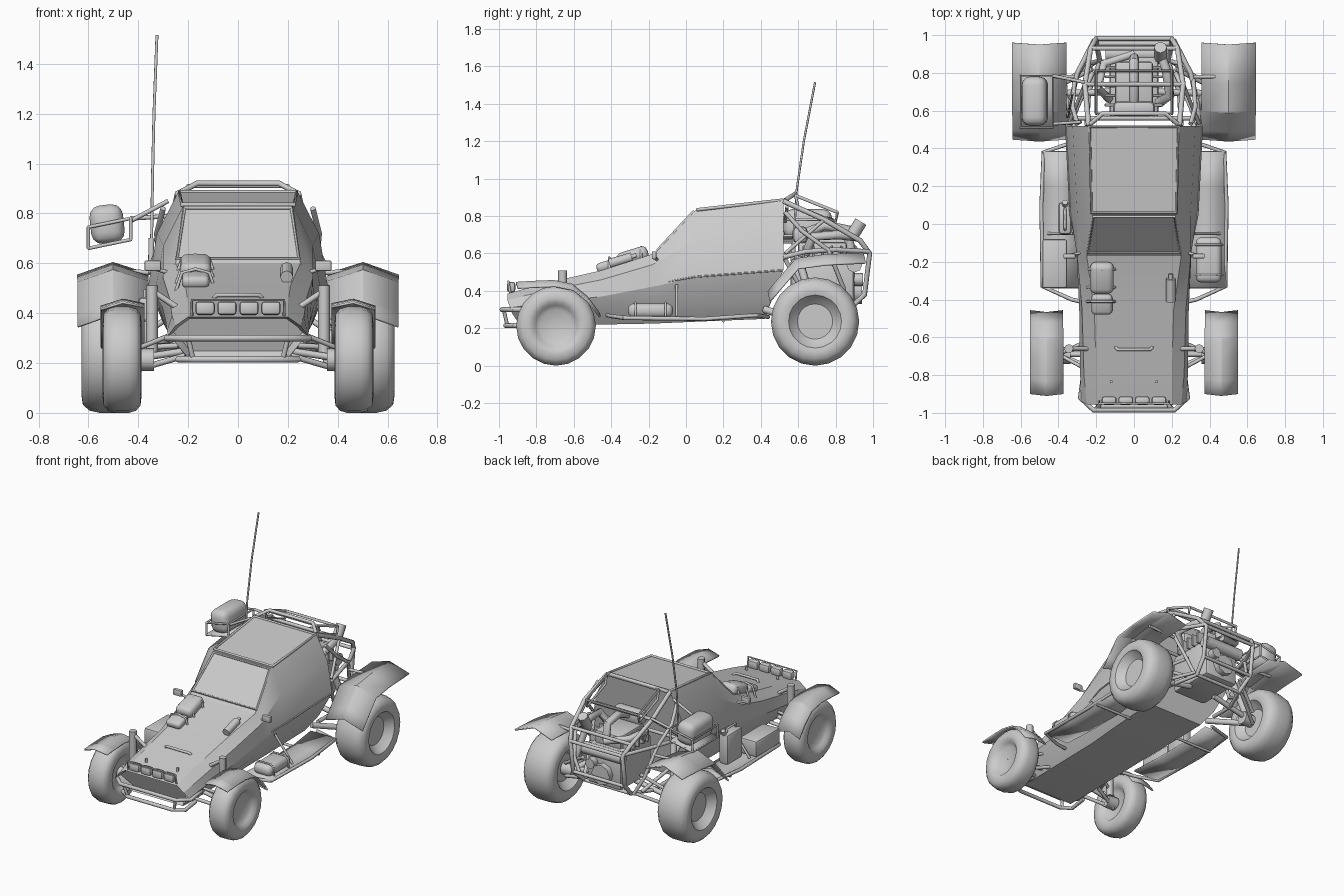
import bpy, bmesh
from math import radians, cos, sin, pi
from mathutils import Vector, Euler


def finish(ob, angle=35):
    bpy.ops.object.select_all(action='DESELECT')
    ob.select_set(True)
    bpy.context.view_layer.objects.active = ob
    if ob.type == 'CURVE':
        bpy.ops.object.convert(target='MESH')
    bpy.ops.object.shade_smooth_by_angle(angle=radians(angle))
    return ob


def add(name, bm, angle=35):
    bmesh.ops.recalc_face_normals(bm, faces=bm.faces)
    me = bpy.data.meshes.new(name)
    bm.to_mesh(me)
    bm.free()
    ob = bpy.data.objects.new(name, me)
    bpy.context.collection.objects.link(ob)
    return finish(ob, angle)


def grid(name, rows, closed=False, caps=False, angle=35, thick=0):
    bm = bmesh.new()
    vs = [[bm.verts.new(p) for p in r] for r in rows]
    n = len(rows[0])
    for a, b in zip(vs, vs[1:]):
        for i in range(n if closed else n - 1):
            j = (i + 1) % n
            bm.faces.new((a[i], a[j], b[j], b[i]))
    ends = [bm.faces.new(vs[0]), bm.faces.new(vs[-1])] if caps else []
    ob = None
    if ends:
        bmesh.ops.recalc_face_normals(bm, faces=bm.faces)
        bmesh.ops.inset_region(bm, faces=ends[:1], thickness=0.02, depth=-0.03)
    ob = add(name, bm, angle)
    if thick:
        m = ob.modifiers.new("thickness", 'SOLIDIFY')
        m.thickness, m.offset = thick, 0
    return ob


def tube(name, pts, r=0.012, mirror=False, cyclic=False):
    for s in ((1, -1) if mirror else (1,)):
        cu = bpy.data.curves.new(name, 'CURVE')
        cu.dimensions, cu.bevel_depth, cu.bevel_resolution = '3D', r, 2
        cu.use_fill_caps = True
        sp = cu.splines.new('POLY')
        sp.points.add(len(pts) - 1)
        for q, p in zip(sp.points, pts):
            q.co = (p[0] * s, p[1], p[2], 1)
        sp.use_cyclic_u = cyclic
        ob = bpy.data.objects.new(name, cu)
        bpy.context.collection.objects.link(ob)
        finish(ob, 50)


def box(name, c, size, rot=(0, 0, 0), bevel=0.01, seg=2):
    bm = bmesh.new()
    bmesh.ops.create_cube(bm, size=1)
    bmesh.ops.scale(bm, vec=size, verts=bm.verts)
    bmesh.ops.bevel(bm, geom=bm.edges[:], offset=bevel, segments=seg, affect='EDGES', profile=0.5)
    ob = add(name, bm)
    ob.location, ob.rotation_euler = c, rot
    return ob


def lathe(name, c, prof, seg=20):
    # profile of (radius, x offset), turned about the x axis
    rows = [[(c[0] + x, c[1] + r * cos(2 * pi * i / seg), c[2] + r * sin(2 * pi * i / seg))
             for i in range(seg)] for r, x in prof]
    return grid(name, rows, closed=True, angle=40)


# body shell: half sections from nose to rear bulkhead (bottom, sill, belt, shoulder, roof edge)
sections = [
    [(.20, -.89, .22), (.25, -.93, .28), (.28, -.94, .31), (.25, -.955, .35), (.20, -.955, .385)],
    [(.20, -.80, .215), (.25, -.80, .28), (.285, -.80, .33), (.265, -.80, .39), (.20, -.80, .43)],
    [(.20, -.45, .22), (.26, -.45, .30), (.29, -.45, .37), (.275, -.45, .46), (.21, -.45, .51)],
    [(.20, -.18, .225), (.27, -.18, .32), (.305, -.14, .43), (.30, -.18, .54), (.25, -.17, .60)],
    [(.21, .05, .235), (.29, .05, .34), (.335, .05, .475), (.30, .05, .67), (.22, .05, .83)],
    [(.22, .42, .25), (.30, .46, .36), (.36, .52, .51), (.325, .52, .72), (.24, .52, .885)],
]
rows = [h + [(-x, y, z) for x, y, z in reversed(h)] for h in sections]
grid("body_shell", rows, closed=True, caps=True, angle=22)

# windscreen frame, roof frame and cab pillars
tube("windscreen_frame", [(.245, -.15, .618), (.215, .04, .822), (-.215, .04, .822), (-.245, -.15, .618)], .009, cyclic=True)
tube("roof_frame", [(.225, .06, .834), (.235, .515, .885), (-.235, .515, .885), (-.225, .06, .834)], .009, cyclic=True)
tube("belt_trim", [(.25, -.17, .595), (.308, -.09, .45), (.337, .05, .475), (.36, .515, .51)], .005, True)

# wheels
for s in (1, -1):
    for nm, x, y, R, h in (("front_wheel", .465, -.695, .213, .078), ("rear_wheel", .515, .69, .236, .113)):
        half = [(0.001, .5 * h), (.40 * R, .5 * h), (.52 * R, .72 * h), (.60 * R, .95 * h), (.70 * R, h),
                (.86 * R, .95 * h), (.96 * R, .72 * h), (R, .35 * h)]
        lathe(nm, (s * x, y, R), half + [(r, -d) for r, d in reversed(half)])
        lathe(nm + "_hub", (s * (x - h), y, R), [(.001, -.03), (.045, -.03), (.045, .05), (.001, .05)], 12)

# fenders: side path swept over a ridged width
def fender(name, path, x0, x1, ridge, droop):
    for s in (1, -1):
        rows = [[(s * x0, y, z), (s * (x0 + x1) / 2, y - .01, z + ridge), (s * x1, y, z - droop)] for y, z in path]
        grid(name, rows, thick=.01, angle=25)

fender("front_fender", [(-.90, .425), (-.82, .43), (-.70, .435), (-.60, .415), (-.52, .35), (-.46, .27)], .375, .55, .018, .01)
fender("rear_fender", [(.45, .35), (.50, .41), (.60, .525), (.75, .545), (.96, .555)], .36, .643, .045, .005)

# nose bumper
for z, w, yf in ((.30, .285, -.985), (.215, .24, -.965)):
    tube("bumper", [(w - .02, -.78, z), (w, -.92, z), (w - .07, yf, z), (.07 - w, yf, z), (-w, -.92, z), (.02 - w, -.78, z)], .013)
tube("bumper_brace", [(.20, -.975, .30), (.18, -.955, .215)], .01, True)

# headlamp row, guard bar and hood fittings
for i in range(4):
    box("headlamp", ((i - 1.5) * .088, -.935, .42), (.078, .045, .055), bevel=.014)
tube("lamp_guard", [(-.185, -.94, .39), (-.185, -.95, .452), (.185, -.95, .452), (.185, -.94, .39)], .006)
tube("hood_handle", [(-.10, -.65, .455), (-.085, -.665, .473), (.085, -.665, .473), (.10, -.65, .455)], .009)
tube("hood_pin", [(.12, -.835, .40), (.12, -.835, .445)], .008, True)
hood = (radians(17), 0, 0)
box("hood_bag", (-.17, -.285, .585), (.125, .17, .075), hood, .03, 3)
box("hood_bedroll", (-.17, -.425, .535), (.11, .11, .05), hood, .02, 3)
for y in (-.24, -.335, -.41):
    z = .633 + (y + .24) * .33
    tube("hood_strap", [(-.25, y, z - .09), (-.225, y, z - .015), (-.17, y, z), (-.115, y, z - .015), (-.09, y, z - .09)], .007)
tube("extinguisher", [(.195, -.41, .545), (.195, -.29, .58)], .026)
tube("extinguisher_neck", [(.195, -.30, .58), (.195, -.265, .59)], .012)

# mirrors
for s in (1, -1):
    box("mirror", (s * .342, -.17, .59), (.065, .025, .042), bevel=.006)
tube("mirror_arm", [(.27, -.15, .56), (.34, -.165, .58)], .008, True)

# front suspension
for y in (-.77, -.62):
    tube("front_arm_lower", [(.21, y, .23), (.40, -.69, .175)], .012, True)
    tube("front_arm_upper", [(.25, y, .32), (.40, -.69, .26)], .010, True)
tube("front_axle", [(.20, -.69, .25), (.44, -.69, .213)], .014, True)
tube("front_shock", [(.345, -.66, .23), (.345, -.66, .51)], .024, True)
tube("front_shock_rod", [(.36, -.68, .19), (.345, -.66, .25)], .014, True)
tube("shock_mount", [(.24, -.66, .42), (.345, -.66, .49)], .012, True)

# running boards with tube rims and struts
for s in (1, -1):
    rows = [[(s * .29, y, z), (s * .488, y, z)] for y, z in ((-.34, .262), (-.1, .25), (.2, .25), (.385, .275))]
    grid("running_board", rows, thick=.012)
tube("board_rail", [(.24, -.42, .27), (.33, -.40, .265), (.485, -.33, .255), (.49, .1, .25), (.48, .38, .27), (.30, .44, .26)], .011, True)
tube("board_strut", [(.32, -.05, .43), (.455, -.05, .26)], .008, True)
tube("board_cross", [(.2, .2, .24), (.485, .2, .24)], .009, True)

# luggage on the boards
box("right_bag", (.395, -.19, .295), (.135, .24, .075), bevel=.03, seg=3)
for y in (-.27, -.11):
    tube("bag_strap", [(.465, y, .26), (.468, y, .31), (.44, y, .337), (.35, y, .337), (.325, y, .31)], .006)
box("left_case", (-.42, -.21, .315), (.13, .26, .11), bevel=.012)
box("left_canister", (-.365, .03, .36), (.07, .17, .21), bevel=.018)
tube("canister_handle", [(-.365, -.03, .46), (-.365, -.02, .49), (-.365, .07, .49), (-.365, .08, .46)], .008)
tube("canister_cap", [(-.365, .10, .46), (-.365, .115, .49)], .015)

# rear cage
tube("cage_top_rail", [(.24, .52, .88), (.26, .74, .78), (.23, .93, .67), (.20, .982, .60), (.20, .955, .38), (.18, .86, .29)], .014, True)
tube("cage_mid_rail", [(.345, .52, .58), (.335, .64, .61), (.30, .80, .62), (.21, .975, .61)], .013, True)
tube("cage_side_hoop", [(.30, .53, .82), (.325, .62, .72), (.315, .76, .62), (.27, .84, .42), (.20, .86, .29)], .012, True)
tube("cage_brace", [(.335, .53, .57), (.30, .62, .40), (.22, .80, .29)], .012, True)
tube("cage_brace", [(.25, .52, .28), (.24, .70, .27), (.18, .86, .29)], .013, True)
tube("cage_brace", [(.345, .53, .60), (.26, .74, .78)], .010, True)
for x, y, z in ((.20, .982, .60), (.20, .955, .38), (.18, .86, .29), (.26, .74, .78), (.335, .56, .60), (.23, .93, .67)):
    tube("cage_cross_bar", [(-x, y, z), (x, y, z)], .012)
tube("roof_hoop", [(-.23, .53, .885), (-.165, .585, .92), (.165, .585, .92), (.23, .53, .885)], .012)
tube("engine_rack", [(-.2, .585, .91), (-.2, .81, .82), (.2, .81, .82), (.2, .585, .91)], .009, cyclic=True)
tube("engine_rack_leg", [(.2, .81, .82), (.2, .80, .77), (.2, .60, .85), (.2, .585, .91)], .008, True)

# engine, intake and exhausts
box("engine_block", (0, .73, .44), (.26, .34, .27), bevel=.02)
box("engine_head", (0, .73, .61), (.20, .26, .10), bevel=.015)
for i in range(5):
    box("cooling_fin", (0, .63 + i * .05, .60), (.31, .014, .085), bevel=.003, seg=1)
tube("intake_stack", [(0, .62, .70), (0, .74, .75), (0, .86, .73), (0, .88, .62)], .026)
box("air_filter", (0, .61, .70), (.22, .08, .09), bevel=.025)
tube("exhaust_header", [(.13, .64, .60), (.19, .68, .69), (.17, .82, .70), (.14, .90, .69)], .025)
tube("exhaust_header", [(-.13, .66, .58), (-.19, .72, .67), (-.16, .85, .66), (0, .90, .62)], .022)
tube("tailpipe", [(.14, .88, .68), (.14, .935, .77)], .034)
tube("muffler", [(-.15, .90, .54), (.15, .90, .54)], .042)
tube("gearbox", [(0, .88, .40), (0, .94, .40)], .07)
tube("pulley", [(.08, .89, .46), (.08, .945, .46)], .035)

# rear suspension
tube("rear_trailing_arm", [(.27, .42, .30), (.42, .68, .22)], .02, True)
tube("rear_axle", [(.10, .70, .30), (.44, .69, .236)], .018, True)
tube("rear_link", [(.20, .86, .30), (.42, .72, .20)], .012, True)
tube("rear_link", [(.22, .82, .42), (.42, .72, .29)], .012, True)
tube("rear_shock", [(.39, .70, .24), (.325, .60, .58)], .022, True)
tube("fender_stay", [(.30, .78, .56), (.52, .78, .57)], .010, True)

# side basket with bag
def rim(z):
    return [(-.60, .51, z), (-.60, .785, z), (-.43, .785, z + .035), (-.43, .51, z + .035)]
for z in (.66, .745):
    tube("basket_rim", rim(z), .007, cyclic=True)
for a, b in zip(rim(.66), rim(.745)):
    tube("basket_post", [a, b], .007)
grid("basket_floor", [rim(.664)[:2], [rim(.664)[3], rim(.664)[2]]], thick=.006)
box("basket_bag", (-.525, .65, .757), (.135, .26, .155), (0, radians(-6), 0), .045, 3)
tube("basket_arm", [(-.43, .53, .77), (-.28, .54, .85)], .009)
tube("basket_arm", [(-.43, .785, .78), (-.26, .75, .79)], .009)

# antenna
tube("antenna_base", [(-.35, .57, .56), (-.347, .58, .70)], .012)
tube("antenna", [(-.347, .575, .65), (-.343, .592, .94), (-.337, .63, 1.2), (-.325, .69, 1.515)], .006)
